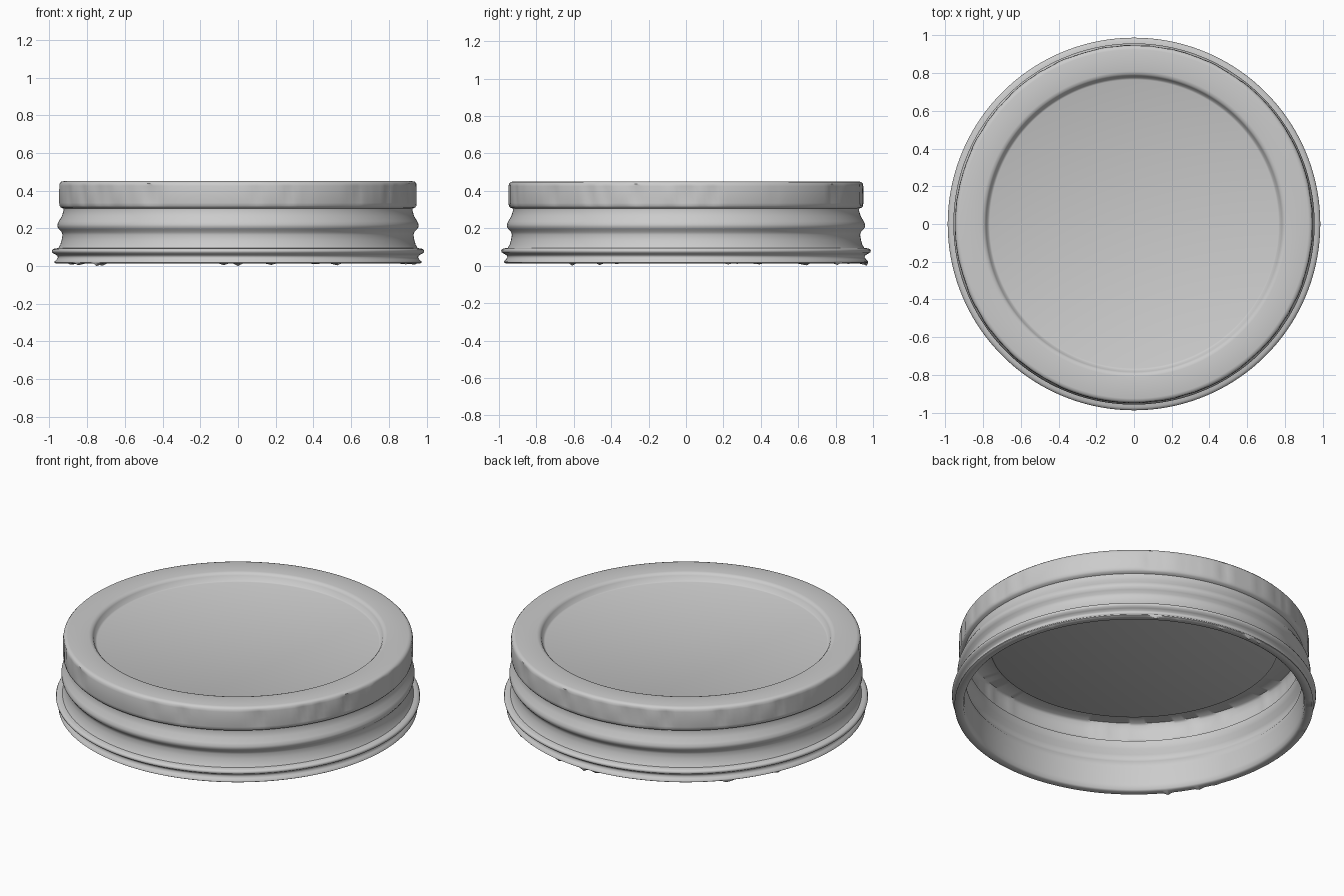
import bpy, bmesh, math, random

random.seed(4)
cube = bpy.data.objects.get("Cube")
if cube:
    bpy.data.objects.remove(cube, do_unlink=True)

SEG = 240

# Single grey metal
metal = bpy.data.materials.new("grey metal")
metal.use_nodes = True
GREY = (0.6, 0.6, 0.6, 1)
metal.diffuse_color = GREY
metal.node_tree.nodes["Principled BSDF"].inputs["Base Color"].default_value = GREY

# Outer section, from the sunken centre panel out and down to the rim (radius, height)
outer = [(0.765, 0.405), (0.775, 0.409), (0.785, 0.436), (0.795, 0.447), (0.81, 0.45),
         (0.925, 0.45), (0.938, 0.447), (0.946, 0.438), (0.949, 0.425),
         (0.95, 0.38), (0.95, 0.335), (0.947, 0.32), (0.94, 0.311), (0.926, 0.305),
         (0.925, 0.295), (0.934, 0.265), (0.95, 0.238), (0.958, 0.222), (0.957, 0.207),
         (0.948, 0.193), (0.935, 0.18), (0.931, 0.165), (0.935, 0.14), (0.943, 0.112),
         (0.953, 0.095), (0.972, 0.093), (0.984, 0.088), (0.988, 0.08), (0.985, 0.071),
         (0.972, 0.063), (0.958, 0.055), (0.955, 0.046), (0.962, 0.034), (0.973, 0.025),
         (0.974, 0.018), (0.966, 0.013)]
# Inner section, from the rim back up to the underside of the panel
inner = [(0.935, 0.013), (0.925, 0.02), (0.921, 0.05), (0.921, 0.1), (0.914, 0.15),
         (0.913, 0.175), (0.93, 0.2), (0.936, 0.22), (0.929, 0.24), (0.914, 0.268),
         (0.906, 0.295), (0.908, 0.315), (0.926, 0.325), (0.93, 0.34), (0.93, 0.38), (0.929, 0.42),
         (0.918, 0.432), (0.81, 0.432), (0.795, 0.427), (0.785, 0.392), (0.775, 0.387)]
profile = outer + inner

# Irregular worn flutes around the skirt
flutes = [0.0] * SEG
for _ in range(62):
    centre = random.randrange(SEG)
    depth = random.uniform(0.001, 0.007)
    for k, w in ((-1, 0.5), (0, 1.0), (1, 0.5)):
        flutes[(centre + k) % SEG] = max(flutes[(centre + k) % SEG], depth * w)

# Tiny burrs hanging from the bottom edge
burrs = [0.0] * SEG
for _ in range(14):
    burrs[random.randrange(SEG)] = random.uniform(0.003, 0.013)
burrs[60] = 0.013


def revolve(name, section):
    """Spin an open section round z and close both ends on the axis."""
    bm = bmesh.new()
    rings = []
    for r, z in section:
        ring = []
        for i in range(SEG):
            a = math.tau * i / SEG
            rr, zz = r, z
            if 0.33 < z < 0.43 and r > 0.92:
                rr -= flutes[i]
            if z < 0.015 and r > 0.95:
                zz -= burrs[i]
            ring.append(bm.verts.new((rr * math.cos(a), rr * math.sin(a), zz)))
        rings.append(ring)
    for low, high in zip(rings, rings[1:]):
        for i in range(SEG):
            j = (i + 1) % SEG
            bm.faces.new((low[i], high[i], high[j], low[j]))
    for ring, (r, z) in ((rings[0], section[0]), (rings[-1], section[-1])):
        hub = bm.verts.new((0, 0, z))
        for i in range(SEG):
            bm.faces.new((hub, ring[i], ring[(i + 1) % SEG]))
    bmesh.ops.recalc_face_normals(bm, faces=bm.faces[:])
    mesh = bpy.data.meshes.new(name)
    bm.to_mesh(mesh)
    bm.free()
    mesh.materials.append(metal)
    obj = bpy.data.objects.new(name, mesh)
    bpy.context.collection.objects.link(obj)
    return obj


lid = revolve("jar_lid", profile)
bpy.ops.object.select_all(action='DESELECT')
lid.select_set(True)
bpy.context.view_layer.objects.active = lid
bpy.ops.object.shade_smooth_by_angle(angle=math.radians(50))
